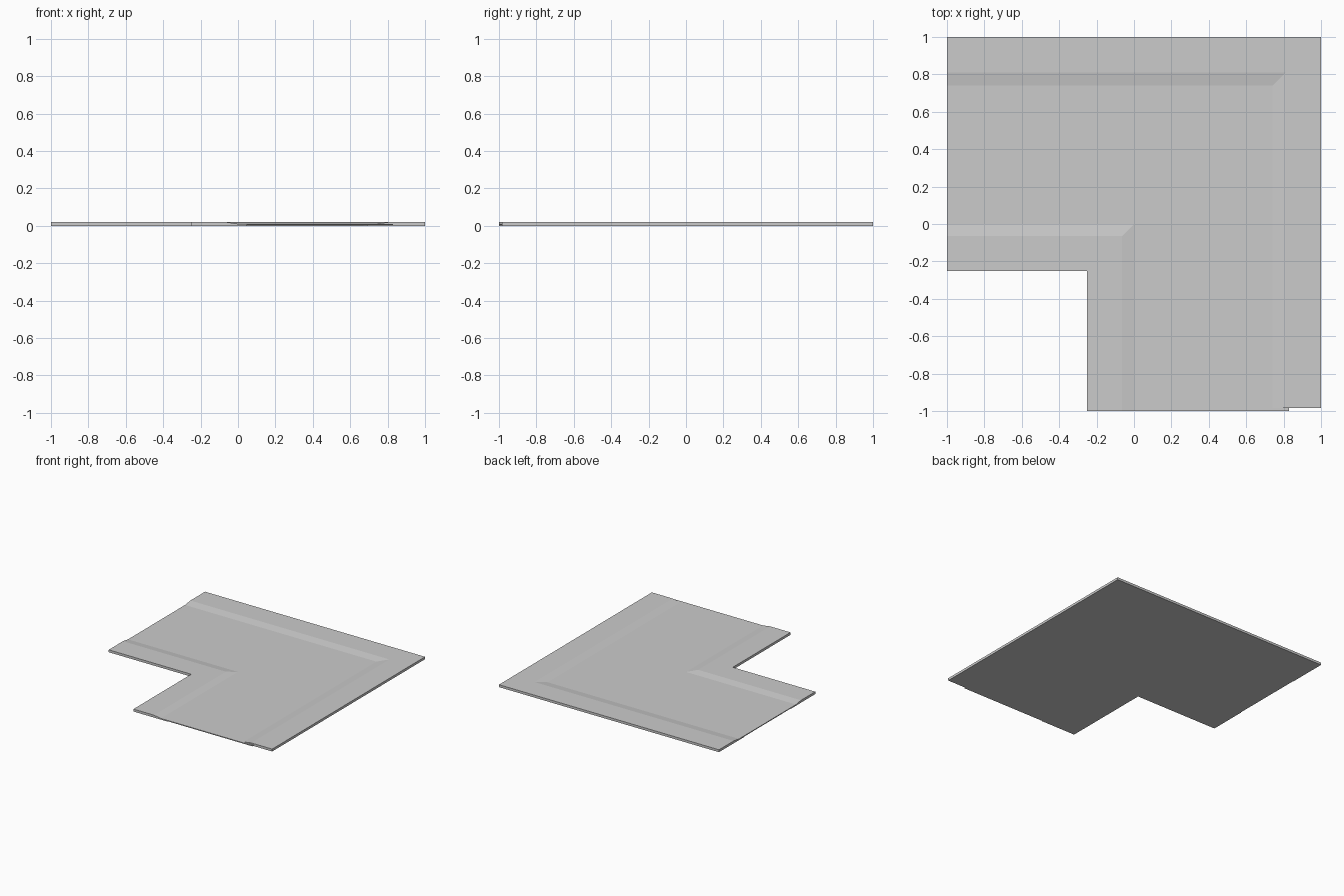
import bpy, bmesh

if "Cube" in bpy.data.objects:
    bpy.data.objects.remove(bpy.data.objects["Cube"])


def corner_strip(name, profile, end_x=-1.0, end_y=-1.0):
    """Sweep a closed (offset, height) profile round a mitred right-angle bend."""
    bm = bmesh.new()
    rings = [
        [bm.verts.new((end_x, c, z)) for c, z in profile],
        [bm.verts.new((c, c, z)) for c, z in profile],
        [bm.verts.new((c, end_y, z)) for c, z in profile],
    ]
    n = len(profile)
    for a, b in zip(rings, rings[1:]):
        for i in range(n):
            j = (i + 1) % n
            bm.faces.new((a[i], a[j], b[j], b[i]))
    bm.faces.new(rings[0])
    bm.faces.new(rings[-1][::-1])
    bmesh.ops.recalc_face_normals(bm, faces=bm.faces)
    mesh = bpy.data.meshes.new(name)
    bm.to_mesh(mesh)
    bm.free()
    obj = bpy.data.objects.new(name, mesh)
    bpy.context.collection.objects.link(obj)
    return obj


TOP = 0.02

# Outer pavement with sloped kerb; its front end stops just short of the road
corner_strip("outer_pavement",
             [(1.0, 0), (1.0, TOP), (0.81, TOP), (0.67, 0)], end_y=-0.985)

# Inner pavement with sloped kerb
corner_strip("inner_pavement",
             [(-0.25, 0), (-0.25, TOP), (-0.065, TOP), (0.065, 0)])

# Sunken road slab, tucked under both kerbs
corner_strip("road",
             [(-0.06, 0.003), (-0.06, 0.01), (0.83, 0.01), (0.83, 0.003)])
